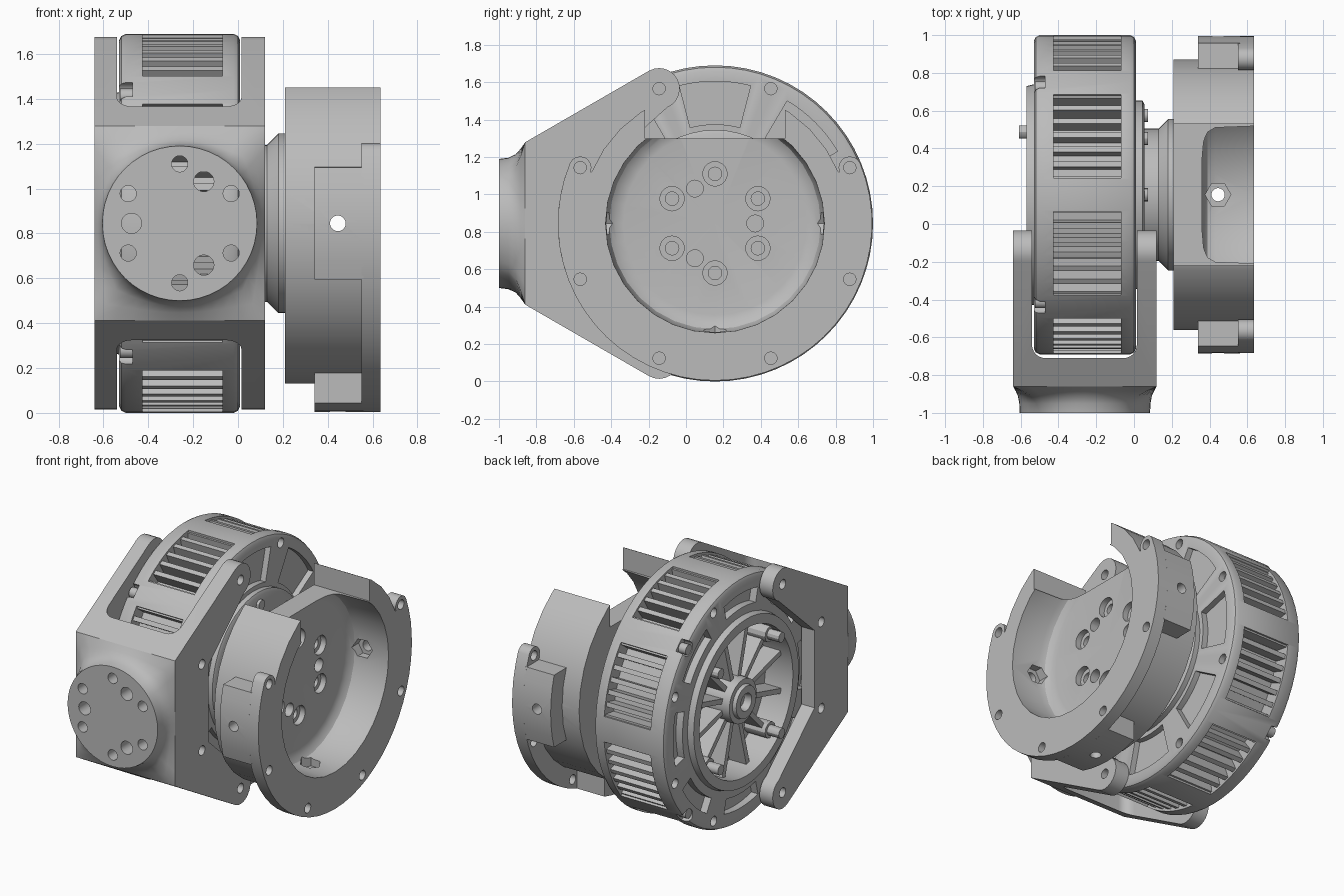
import bpy, bmesh
from math import sin, cos, pi, radians

cube = bpy.data.objects.get("Cube")
if cube:
    bpy.data.objects.remove(cube)

CY, CZ, R = 0.155, 0.845, 0.845     # main axis runs along x through here
NX = -0.26                          # centre of the front mounting disc
BOLTS = [22.5 + 45 * i for i in range(8)]

grey = bpy.data.materials.new("light_grey")
grey.use_nodes = True
grey.diffuse_color = (0.5, 0.5, 0.5, 1)
grey.node_tree.nodes["Principled BSDF"].inputs["Base Color"].default_value = (0.5, 0.5, 0.5, 1)
parts = []


def polar(r, a, c=(CY, CZ)):
    return (c[0] + r * cos(radians(a)), c[1] + r * sin(radians(a)))


def arc(c, r, a0, a1, n):
    return [polar(r, a0 + (a1 - a0) * i / n, c) for i in range(n + 1)]


def circle(c, r, n=20):
    return arc(c, r, 0, 360, n)[:-1]


def sector(r0, r1, a, half, n=8):
    c = (CY, CZ)
    return arc(c, r0, a - half, a + half, n) + arc(c, r1, a + half, a - half, n)


def bar(r0, r1, a, w):
    t = (w / 2 * -sin(radians(a)), w / 2 * cos(radians(a)))
    p, q = polar(r0, a), polar(r1, a)
    return [(p[0] - t[0], p[1] - t[1]), (q[0] - t[0], q[1] - t[1]),
            (q[0] + t[0], q[1] + t[1]), (p[0] + t[0], p[1] + t[1])]


def rect(u0, u1, v0, v1):
    return [(u0, v0), (u1, v0), (u1, v1), (u0, v1)]


def loft(bm, rings):
    vs = [[bm.verts.new(p) for p in ring] for ring in rings]
    n = len(vs[0])
    for a, b in zip(vs, vs[1:]):
        for i in range(n):
            bm.faces.new((a[i], a[(i + 1) % n], b[(i + 1) % n], b[i]))
    bm.faces.new(vs[0])
    bm.faces.new(vs[-1])


def prism(bm, axis, pts, lo, hi):
    place = {"x": lambda u, v, w: (w, u, v), "y": lambda u, v, w: (u, w, v),
             "z": lambda u, v, w: (u, v, w)}[axis]
    loft(bm, [[place(u, v, w) for u, v in pts] for w in (lo, hi)])


def lathe(bm, profile, n):
    # The first and last profile points lie on the axis
    ends = [bm.verts.new((x, CY, CZ)) for x, _ in (profile[0], profile[-1])]
    rings = []
    for x, r in profile[1:-1]:
        rings.append([bm.verts.new((x, *p)) for p in circle((CY, CZ), r, n)])
    for i in range(n):
        j = (i + 1) % n
        for a, b in zip(rings, rings[1:]):
            bm.faces.new((a[i], a[j], b[j], b[i]))
        bm.faces.new((ends[0], rings[0][i], rings[0][j]))
        bm.faces.new((ends[1], rings[-1][i], rings[-1][j]))


def make(name, bm):
    bmesh.ops.recalc_face_normals(bm, faces=bm.faces)
    me = bpy.data.meshes.new(name)
    bm.to_mesh(me)
    bm.free()
    ob = bpy.data.objects.new(name, me)
    bpy.context.collection.objects.link(ob)
    return ob


def part(name, prisms=(), profile=None, n=48):
    bm = bmesh.new()
    if profile:
        lathe(bm, profile, n)
    for p in prisms:
        prism(bm, *p)
    ob = make(name, bm)
    parts.append(ob)
    return ob


def cut(ob, prisms):
    bm = bmesh.new()
    for p in prisms:
        prism(bm, *p)
    cutter = make("cutter", bm)
    cutter.hide_render = True
    mod = ob.modifiers.new("cut", "BOOLEAN")
    mod.operation, mod.solver, mod.object = "DIFFERENCE", "EXACT", cutter
    mod.use_self = True
    bpy.context.view_layer.update()
    dg = bpy.context.evaluated_depsgraph_get()
    me = bpy.data.meshes.new_from_object(ob.evaluated_get(dg))
    ob.modifiers.clear()
    ob.data = me
    bpy.data.objects.remove(cutter)


def bolt_pattern(c, start):
    # Six screw holes and three dowel holes
    return ([circle(polar(0.265, 30 + 60 * i, c), 0.036) for i in range(6)] +
            [circle(polar(0.215, start + 120 * i, c), 0.045) for i in range(3)])


# Bracket: tapered side profile with two rounded ears
ear = arc(polar(0.78, 112.5), 0.11, 120, -67.5, 12)
upper = [(-0.86, 1.279)] + ear + [polar(0.70, 157.5)]
outline = upper + [(y, 2 * CZ - z) for y, z in reversed(upper)]
bracket = part("bracket", [("x", outline, -0.64, 0.12)])
slot = ([(-0.54, 0.3)] + arc((-0.47, -0.64), 0.07, 180, 270, 6)
        + arc((-0.055, -0.64), 0.07, 270, 360, 6) + [(0.015, 0.3)])
cut(bracket, [("z", slot, -0.2, 2)])
cut(bracket, [("x", circle(polar(0.78, a), 0.033), -0.7, 0.2) for a in BOLTS[2:6]])
front_holes = [("y", c, -1.1, -0.6) for c in bolt_pattern((NX, CZ), 60)]
cut(bracket, front_holes)

# Nose blending the rectangular bracket front into a round disc
bm = bmesh.new()
rings = []
for y, t in ((-0.86, 0), (-0.885, 0.4), (-0.91, 0.72), (-0.95, 0.93), (-1.0, 1)):
    ring = []
    for i in range(48):
        c, s = cos(2 * pi * i / 48), sin(2 * pi * i / 48)
        m = max(abs(c), abs(s))
        ring.append((NX + c * (0.38 / m * (1 - t) + 0.345 * t), y,
                     CZ + s * (0.434 / m * (1 - t) + 0.345 * t)))
    rings.append(ring)
loft(bm, rings)
nose = make("nose", bm)
parts.append(nose)
cut(nose, front_holes)

# Motor drum with a recessed wheel on its outer face
motor = part("motor_housing", profile=[
    (-0.36, 0), (-0.36, 0.51), (-0.57, 0.51), (-0.57, 0.575), (-0.53, 0.585),
    (-0.53, 0.815), (-0.52, 0.835), (-0.50, R), (-0.02, R), (0.0, 0.835),
    (0.01, 0.815), (0.01, 0)], n=64)
cut(motor, [("x", sector(0.83, 0.9, a, 16.5), -0.425, -0.07) for a in BOLTS])
cut(motor, [("x", bar(0.74, 0.9, a + d, 0.05), -0.425, -0.07)
            for a in BOLTS for d in (-14, -8.4, -2.8, 2.8, 8.4, 14)])
cut(motor, [("x", sector(0.53, 0.76, 45 * i, 14.5), -0.03, 0.1) for i in range(8)] +
    [("x", sector(0.64, 0.74, 45 * i, 14.5), -0.6, -0.48) for i in range(8)] +
    [("x", circle(polar(0.78, a), 0.033), x, x + 0.1) for a in BOLTS for x in (-0.56, -0.03)] +
    [("x", circle(polar(0.82, 45 + 90 * i), 0.05), -0.6, -0.47) for i in range(4)])
part("rim_screws", [("x", circle(polar(0.80, 45 + 90 * i), 0.035), -0.525, -0.46)
                    for i in range(4)])
part("wheel_spokes", [("x", bar(0.13, 0.53, 15 + 30 * i, 0.035), -0.49, -0.35)
                      for i in range(12)])
part("wheel_hub", profile=[
    (-0.52, 0), (-0.52, 0.05), (-0.57, 0.06), (-0.57, 0.11), (-0.545, 0.115),
    (-0.545, 0.15), (-0.35, 0.16), (-0.35, 0)], n=32)
part("standoffs", [("x", circle(polar(0.47, 45 + 90 * i), r, 12), -x, -0.35)
                   for i in range(4) for r, x in ((0.035, 0.61), (0.055, 0.52))])

# Output shaft between motor and cup
part("output_neck", profile=[
    (0.0, 0), (0.0, 0.5), (0.045, 0.5), (0.055, 0.48), (0.055, 0.35), (0.13, 0.35),
    (0.18, 0.40), (0.22, 0.40), (0.22, 0)])
part("neck_screws", [("x", circle(polar(0.42, 45 * i), 0.035, 12), 0.04, 0.075)
                     for i in range(8)])

# Output cup, open at the top
cup = part("output_cup", profile=[
    (0.21, 0), (0.21, 0.715), (0.635, 0.715), (0.635, 0.585), (0.43, 0.58),
    (0.39, 0.565), (0.368, 0.535), (0.36, 0.49), (0.36, 0)], n=32)
cut(cup, [("x", rect(CY - 0.375, CY + 0.375, 1.30, 1.8), 0.1, 0.8)])
cut(cup, [("x", c, 0.23, 0.5) for c in bolt_pattern((CY, CZ), 0)])
cut(cup, [("x", circle(polar(0.265, 30 + 60 * i), 0.065), 0.32, 0.5) for i in range(6)])

# Cup flange with rounded ends, and three radial mounting pads
rim = (arc((CY, CZ), 0.84, 157.5, 382.5, 36) + arc(polar(0.78, 22.5), 0.06, 22.5, 202.5, 8)
       + arc((CY, CZ), 0.66, 382.5, 157.5, 36) + arc(polar(0.78, 157.5), 0.06, -22.5, 157.5, 8)[:-1])
flange = part("cup_flange", [("x", rim, 0.55, 0.635)])
cut(flange, [("x", circle(polar(0.78, a), 0.033), 0.5, 0.7) for a in BOLTS if not 45 < a < 135])


def pad_outline(a):
    # Parallel-sided block with a curved outer face
    top = arc((0, 0), 0.84, -17.3, 17.3, 6)
    pts = [(0.66, 0.25), (0.66, -0.25)] + top
    c, s = cos(radians(a)), sin(radians(a))
    return [(CY + u * c - v * s, CZ + u * s + v * c) for u, v in pts]


pads = part("cup_pads", [("x", pad_outline(a), 0.34, 0.56) for a in (0, 180, 270)])
side, low = (0.445, CZ), (0.445, CY)
radial = [("y", circle(side, 0.035), -0.8, -0.3), ("y", circle(side, 0.035), 0.6, 1.1),
          ("z", circle(low, 0.035), -0.1, 0.4)]
cut(pads, radial)
cut(cup, radial)
cut(cup, [("y", circle(side, 0.068, 6), -0.47, -0.3), ("y", circle(side, 0.068, 6), 0.6, 0.78),
          ("z", circle(low, 0.068, 6), 0.22, 0.4)])

# Shared material and shading
bpy.ops.object.select_all(action="DESELECT")
for ob in parts:
    ob.data.materials.clear()
    ob.data.materials.append(grey)
    for f in ob.data.polygons:
        f.material_index = 0
    ob.select_set(True)
bpy.context.view_layer.objects.active = parts[0]
bpy.ops.object.shade_smooth_by_angle(angle=radians(30))
